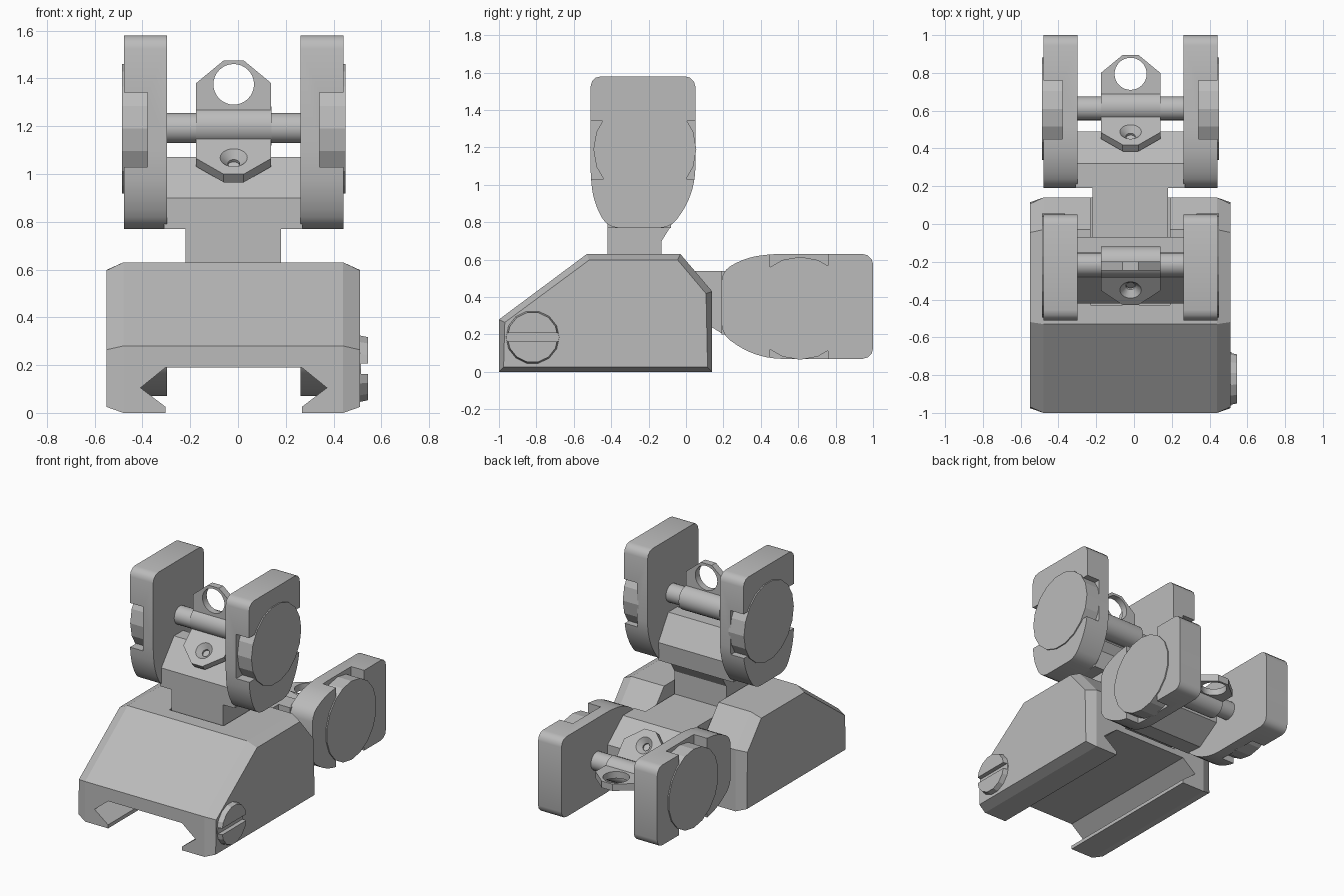
import bpy, bmesh, math
from mathutils import Matrix, Vector

if "Cube" in bpy.data.objects:
    bpy.data.objects.remove(bpy.data.objects["Cube"])

metal = bpy.data.materials.new("grey_metal")
metal.use_nodes = True
GREY = (0.5, 0.5, 0.5, 1)
metal.diffuse_color = GREY
metal.node_tree.nodes["Principled BSDF"].inputs["Base Color"].default_value = GREY

MID = -0.018  # centre line of the sight in x


def finish(name, bm):
    bmesh.ops.recalc_face_normals(bm, faces=bm.faces)
    mesh = bpy.data.meshes.new(name)
    bm.to_mesh(mesh)
    bm.free()
    mesh.materials.append(metal)
    obj = bpy.data.objects.new(name, mesh)
    bpy.context.collection.objects.link(obj)
    return obj


def prism(name, points, lo, hi, axis="x", round_off=0, chamfer=None):
    """Extrude a profile: (y, z) along x, (x, z) along y or (x, y) along z."""
    place = {"x": lambda a, b: (lo, a, b), "y": lambda a, b: (a, lo, b),
             "z": lambda a, b: (a, b, lo)}[axis]
    direction = Vector([hi - lo if c == axis else 0 for c in "xyz"])
    bm = bmesh.new()
    cap = bm.faces.new([bm.verts.new(place(*p)) for p in points])
    result = bmesh.ops.extrude_face_region(bm, geom=[cap])
    bmesh.ops.translate(bm, vec=direction,
                        verts=[v for v in result["geom"] if isinstance(v, bmesh.types.BMVert)])
    bmesh.ops.recalc_face_normals(bm, faces=bm.faces)
    along = direction.normalized()
    if round_off:
        edges = [e for e in bm.edges
                 if abs((e.verts[0].co - e.verts[1].co).normalized().dot(along)) > 0.99]
        bmesh.ops.bevel(bm, geom=edges, offset=round_off, segments=3, profile=0.5,
                        affect="EDGES")
    if chamfer:
        ends = [f for f in bm.faces if abs(f.normal.dot(along)) > 0.99]
        bmesh.ops.inset_individual(bm, faces=ends, thickness=chamfer[0], depth=chamfer[1])
    return finish(name, bm)


def box(name, x0, x1, y0, y1, z0, z1):
    return prism(name, [(y0, z0), (y1, z0), (y1, z1), (y0, z1)], x0, x1)


def cylinder(name, centre, r1, r2, depth, axis="x", sides=24):
    turn = {"x": Matrix.Rotation(math.pi / 2, 4, "Y"),
            "y": Matrix.Rotation(math.pi / 2, 4, "X"), "z": Matrix()}[axis]
    bm = bmesh.new()
    bmesh.ops.create_cone(bm, cap_ends=True, segments=sides, radius1=r1, radius2=r2,
                          depth=depth, matrix=Matrix.Translation(centre) @ turn)
    return finish(name, bm)


def cut(obj, cutter):
    mod = obj.modifiers.new("cut", "BOOLEAN")
    mod.operation, mod.solver, mod.object = "DIFFERENCE", "EXACT", cutter
    bpy.context.view_layer.objects.active = obj
    bpy.ops.object.modifier_apply(modifier=mod.name)
    bpy.data.objects.remove(cutter)


def smooth(obj, degrees=35):
    bpy.ops.object.select_all(action="DESELECT")
    obj.select_set(True)
    bpy.context.view_layer.objects.active = obj
    bpy.ops.object.shade_smooth_by_angle(angle=math.radians(degrees))


# Base block with chamfered sides, dovetail channel and hinge slot
base = prism("base", [(-1, 0), (0.14, 0), (0.14, 0.43), (-0.03, 0.63), (-0.53, 0.63), (-1, 0.28)],
             -0.48, 0.44, chamfer=(0.035, 0.07))
half = [(0.285, -0.1), (0.285, 0.025), (0.39, 0.105), (0.285, 0.19)]
channel = [(MID + x, z) for x, z in half] + [(MID - x, z) for x, z in reversed(half)]
cut(base, prism("channel_cutter", channel, -1.2, 0.4, axis="y"))
cut(base, box("slot_cutter", -0.23, 0.19, -0.43, 0.4, 0.23, 0.9))

# Slotted clamp screw on the left side
screw = cylinder("clamp_screw", (0.515, -0.82, 0.185), 0.148, 0.135, 0.06, sides=14)
cut(screw, box("screw_slot_cutter", 0.515, 0.6, -1, -0.6, 0.163, 0.207))

# Upright sight: neck and cross body
sight = []
sight.append(prism("neck", [(-0.42, 0.28), (-0.13, 0.28), (-0.13, 0.7), (-0.08, 0.78),
                            (-0.42, 0.78)], -0.22, 0.18))
sight.append(prism("cross_body", [(-0.42, 0.77), (-0.08, 0.77), (-0.07, 0.9), (-0.18, 1.07),
                                  (-0.28, 1.07), (-0.42, 0.9)], -0.31, 0.27))

# Side wings, each notched on the outside to hold a round knob
wing_profile = [(-0.51, 1.58), (0.05, 1.58), (0.05, 1.03), (0.01, 0.9), (-0.08, 0.77),
                (-0.42, 0.77), (-0.49, 0.9), (-0.51, 1.03)]
for side, label in ((1, "left"), (-1, "right")):
    inner, outer, notch = (MID + side * d for d in (0.28, 0.46, 0.36))
    wing = prism(label + "_wing", wing_profile, inner, outer, round_off=0.055)
    cut(wing, box("notch_cutter", notch, notch + side * 0.2, -0.7, 0.2, 1.03, 1.34))
    smooth(wing)
    knob = cylinder(label + "_knob", (MID + side * 0.408, -0.22, 1.19),
                    0.275, 0.275, 0.12, sides=18)
    sight += [wing, knob]

# Pivot bar and aperture hub
bar = cylinder("pivot_bar", (MID, -0.215, 1.192), 0.063, 0.063, 0.58)
hub = cylinder("aperture_hub", (MID, -0.2, 1.2), 0.082, 0.082, 0.315)
for part in (bar, hub):
    smooth(part)


def tab(name, height, shoulder, tip):
    """Upright plate outline with a tapered end."""
    w = 0.157
    return [(MID - w, 0), (MID + w, 0), (MID + w, shoulder), (MID + tip, height),
            (MID - tip, height), (MID - w, shoulder)]


# Large aperture standing up
large = prism("large_aperture", [(x, z + 1.2) for x, z in tab("large", 0.275, 0.18, 0.042)],
              -0.245, -0.198, axis="y")
cut(large, cylinder("large_hole_cutter", (MID, -0.22, 1.375), 0.085, 0.085, 0.3, "y", 32))
smooth(large)

# Small aperture leaning forward and down, with a countersunk hole
small = prism("small_aperture", tab("small", 0.23, 0.13, 0.042), -0.045, 0, axis="z")
cut(small, cylinder("sink_cutter", (MID, 0.125, -0.01), 0.022, 0.072, 0.05, "z"))
cut(small, cylinder("small_hole_cutter", (MID, 0.125, 0), 0.025, 0.025, 0.3, "z"))
smooth(small)
lean = Matrix(((1, 0, 0), (0, -0.755, -0.656), (0, -0.656, 0.755))).to_4x4()
small.data.transform(Matrix.Translation((0, -0.255, 1.15)) @ lean)
small.data.flip_normals()
sight += [bar, hub, large, small]

# Folded copy of the whole sight, swung back about the hinge
fold = Matrix(((1, 0, 0, 0), (0, 0, 1, -0.58), (0, -1, 0, 0.12), (0, 0, 0, 1)))
for part in sight:
    copy = part.copy()
    copy.name = "folded_" + part.name
    copy.matrix_world = fold
    bpy.context.collection.objects.link(copy)
